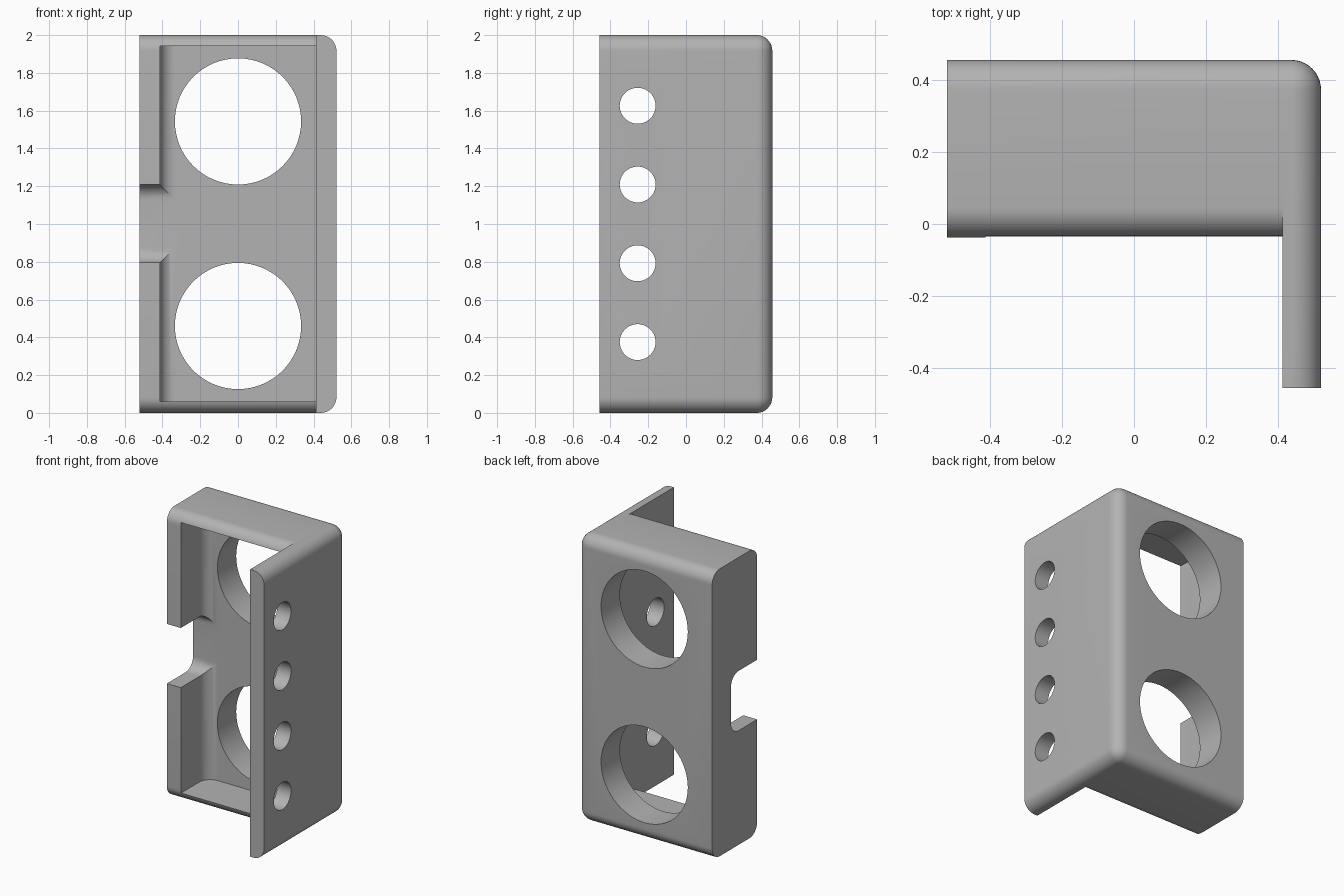
import bpy, bmesh
from math import sin, cos, pi, radians
from mathutils import Vector

if "Cube" in bpy.data.objects:
    bpy.data.objects.remove(bpy.data.objects["Cube"], do_unlink=True)

X, Y, H = 0.521, 0.457, 2.0     # half width, half depth, height
INNER = 0.414                   # inner face of both side walls
RIM, FLOOR = -0.038, 0.25       # front of the tray rim, front of the back panel
R, STEPS = 0.083, 10            # rounding radius and its segments

grey = bpy.data.materials.new("mid grey")
grey.use_nodes = True
grey.diffuse_color = (0.45, 0.45, 0.45, 1)
grey.node_tree.nodes["Principled BSDF"].inputs["Base Color"].default_value = grey.diffuse_color


def make_object(name, bm):
    bmesh.ops.recalc_face_normals(bm, faces=bm.faces)
    mesh = bpy.data.meshes.new(name)
    bm.to_mesh(mesh)
    bm.free()
    mesh.materials.append(grey)
    obj = bpy.data.objects.new(name, mesh)
    bpy.context.collection.objects.link(obj)
    return obj


def arc(cu, cv, radius, start, end, steps=STEPS):
    """Points on an arc, angles in degrees."""
    angles = [radians(start + (end - start) * i / steps) for i in range(steps + 1)]
    return [(cu + radius * cos(a), cv + radius * sin(a)) for a in angles]


def prism(name, outline, axis, low, high):
    """Extrude a 2D outline along an axis; the outline uses the other two axes in order."""
    bm = bmesh.new()
    verts = []
    for u, v in outline:
        co = [u, v]
        co.insert(axis, low)
        verts.append(bm.verts.new(co))
    face = bm.faces.new(verts)
    moved = bmesh.ops.extrude_face_region(bm, geom=[face])["geom"]
    shift = Vector((0, 0, 0))
    shift[axis] = high - low
    bmesh.ops.translate(bm, vec=shift, verts=[g for g in moved if isinstance(g, bmesh.types.BMVert)])
    return make_object(name, bm)


def circle(cu, cv, radius, sides):
    return arc(cu, cv, radius, 0, 360, sides)[:-1]


# Body block, rounded along the back and the +x side
bm = bmesh.new()
bmesh.ops.create_cube(bm, size=1)
for v in bm.verts:
    v.co = (v.co.x * 2 * X, v.co.y * 2 * Y, (v.co.z + 0.5) * H)


def is_rounded(edge):
    mid = (edge.verts[0].co + edge.verts[1].co) / 2
    at_side, at_back = mid.x > X - 0.01, mid.y > Y - 0.01
    at_end = abs(mid.z - H / 2) > H / 2 - 0.01
    return (at_side and at_back) or (at_end and (at_side or at_back))


bmesh.ops.bevel(bm, geom=[e for e in bm.edges if is_rounded(e)], offset=R,
                segments=STEPS, profile=0.5, affect='EDGES', clamp_overlap=True)
body = make_object("bracket_body", bm)

cutters = []

# Space in front of the tray, leaving the side plate and rounded rim edges
rim = RIM + R
outline = [(-1, -0.1), (rim, -0.1)] + arc(rim, R, R, 270, 180)
outline += arc(rim, H - R, R, 180, 90) + [(rim, H + 0.1), (-1, H + 0.1)]
cutters.append(prism("front_cutter", outline, 0, -0.7, INNER))

# Tray cavity, filleted where the -x wall meets the back panel
outline = [(-INNER, -0.2), (INNER, -0.2), (INNER, FLOOR)]
outline += arc(-INNER + R, FLOOR - R, R, 90, 180)
cutters.append(prism("cavity_cutter", outline, 2, 0.06, H - 0.058))

# Notch in the -x wall with rounded inner corners
low, high = 0.795, 1.21
outline = [(-0.2, low)] + arc(FLOOR - R, low + R, R, 270, 360)
outline += arc(FLOOR - R, high - R, R, 0, 90) + [(-0.2, high)]
cutters.append(prism("notch_cutter", outline, 0, -0.7, -0.3))

# Two large holes in the back panel
for z in (0.46, 1.543):
    cutters.append(prism("large_hole_cutter", circle(0, z, 0.334, 64), 1, 0.1, 0.7))

# Row of four small holes in the side plate
for i in range(4):
    z = 0.375 + i * 0.417
    cutters.append(prism("small_hole_cutter", circle(-0.256, z, 0.095, 40), 0, 0.3, 0.7))

# Cut everything out of the body
bpy.context.view_layer.objects.active = body
for cutter in cutters:
    cutter.hide_render = True
    mod = body.modifiers.new("cut", 'BOOLEAN')
    mod.operation, mod.solver, mod.object = 'DIFFERENCE', 'EXACT', cutter
    bpy.ops.object.modifier_apply(modifier=mod.name)
    bpy.data.objects.remove(cutter, do_unlink=True)

for obj in bpy.context.selected_objects:
    obj.select_set(False)
body.select_set(True)
bpy.ops.object.shade_smooth_by_angle(angle=radians(30))
